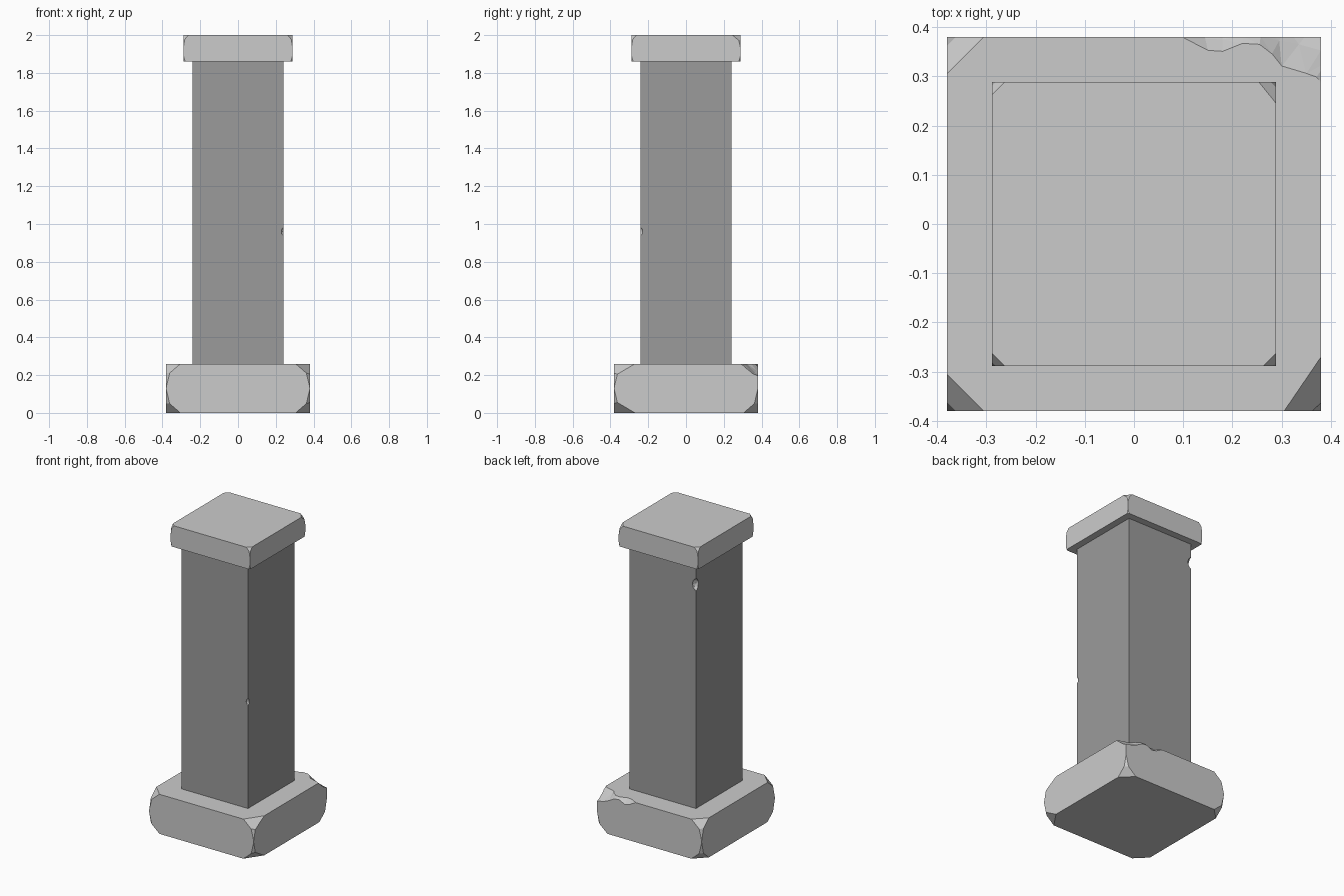
import bpy, bmesh
from mathutils import Vector, Matrix

if "Cube" in bpy.data.objects:
    bpy.data.objects.remove(bpy.data.objects["Cube"])


def make_object(name, bm, mat=None):
    bmesh.ops.recalc_face_normals(bm, faces=bm.faces[:])
    me = bpy.data.meshes.new(name)
    bm.to_mesh(me)
    bm.free()
    ob = bpy.data.objects.new(name, me)
    bpy.context.collection.objects.link(ob)
    if mat:
        me.materials.append(mat)
    return ob


def block(half, z0, z1):
    bm = bmesh.new()
    bmesh.ops.create_cube(bm, size=1, matrix=Matrix.Translation((0, 0, (z0 + z1) / 2))
                          @ Matrix.Diagonal((2 * half, 2 * half, z1 - z0, 1)))
    return bm


def wear_corner(bm, corner, sx, sy, sz, cuts):
    """Slice a corner with planes given by their reach along x, y and z."""
    for a, b, c in cuts:
        normal = Vector((sx / a, sy / b, sz / c))
        point = Vector(corner) - Vector((sx * a, 0, 0))
        geom = bm.verts[:] + bm.edges[:] + bm.faces[:]
        res = bmesh.ops.bisect_plane(bm, geom=geom, plane_co=point, plane_no=normal,
                                     clear_outer=True, dist=1e-6)
        edges = [e for e in res["geom_cut"] if isinstance(e, bmesh.types.BMEdge)]
        bmesh.ops.contextual_create(bm, geom=edges)


def carve(target, cutter):
    cutter.hide_render = True
    cutter.hide_set(True)
    m = target.modifiers.new("chip", 'BOOLEAN')
    m.operation = 'DIFFERENCE'
    m.object = cutter
    m.solver = 'EXACT'
    m.material_mode = 'TRANSFER'


def grey(name, v):
    m = bpy.data.materials.new(name)
    m.diffuse_color = (v, v, v, 1)
    m.use_nodes = True
    m.node_tree.nodes["Principled BSDF"].inputs["Base Color"].default_value = m.diffuse_color
    return m


pale = grey("pale_stone", 0.8)
dark = grey("dark_stone", 0.33)
SIGNS = [(x, y) for x in (-1, 1) for y in (-1, 1)]

# Plinth with rounded, worn corners
bm = block(0.38, 0, 0.26)
for sx, sy in SIGNS:
    for sz, z in ((-1, 0), (1, 0.26)):
        if (sx, sy, sz) == (1, 1, 1):
            continue
        ry = 0.11 if (sx, sy) == (1, -1) else 0.075
        wear_corner(bm, (sx * 0.38, sy * 0.38, z), sx, sy, sz,
                    [(0.075, ry, 0.065), (0.03, 0.03, 0.125)])
plinth = make_object("plinth", bm, pale)

# Large broken chip along the back right rim of the plinth:
# inner rim point (x, y), outer point (x, y), outer height
stations = [
    (0.10, 0.378, 0.10, 0.40, 0.255), (0.15, 0.352, 0.14, 0.40, 0.225),
    (0.18, 0.35, 0.18, 0.40, 0.215), (0.22, 0.366, 0.22, 0.40, 0.235),
    (0.255, 0.364, 0.26, 0.40, 0.23), (0.28, 0.345, 0.31, 0.40, 0.205),
    (0.30, 0.32, 0.37, 0.41, 0.185), (0.35, 0.305, 0.41, 0.40, 0.18),
    (0.37, 0.298, 0.415, 0.36, 0.20), (0.382, 0.278, 0.42, 0.27, 0.25),
]
bm = bmesh.new()
rings = [[bm.verts.new(p) for p in ((ix, iy, 0.261),
                                    ((ix + ox) / 2, (iy + oy) / 2, 0.261 - 0.65 * (0.261 - oz)),
                                    (ox, oy, oz), (ox, oy, 0.33))]
         for ix, iy, ox, oy, oz in stations]
for r, s in zip(rings, rings[1:]):
    for i in range(4):
        j = (i + 1) % 4
        bm.faces.new((r[i], r[j], s[j], s[i]))
bm.faces.new(rings[0])
bm.faces.new(rings[-1])
bmesh.ops.triangulate(bm, faces=bm.faces[:])
carve(plinth, make_object("plinth_chip_cutter", bm, pale))

# Square shaft
shaft = make_object("shaft", block(0.242, 0.26, 1.86), dark)

# Nicks in two shaft edges
for i, (x, y, z, r, h) in enumerate([(0.246, -0.246, 0.96, 0.018, 0.024),
                                     (-0.246, 0.246, 1.73, 0.03, 0.042)]):
    bm = bmesh.new()
    bmesh.ops.create_icosphere(bm, subdivisions=2, radius=1,
                               matrix=Matrix.Translation((x, y, z)) @ Matrix.Diagonal((r, r, h, 1)))
    carve(shaft, make_object(f"shaft_nick_cutter_{i}", bm, pale))

# Cap with worn corners, the back right one more broken
bm = block(0.288, 1.86, 2.0)
for sx, sy in SIGNS:
    top = [(0.025, 0.025, 0.03), (0.01, 0.01, 0.06)]
    if (sx, sy) == (1, 1):
        top = [(0.034, 0.042, 0.035), (0.016, 0.016, 0.065)]
    wear_corner(bm, (sx * 0.288, sy * 0.288, 2.0), sx, sy, 1, top)
    wear_corner(bm, (sx * 0.288, sy * 0.288, 1.86), sx, sy, -1, [(0.008, 0.008, 0.03)])
make_object("cap", bm, pale)
